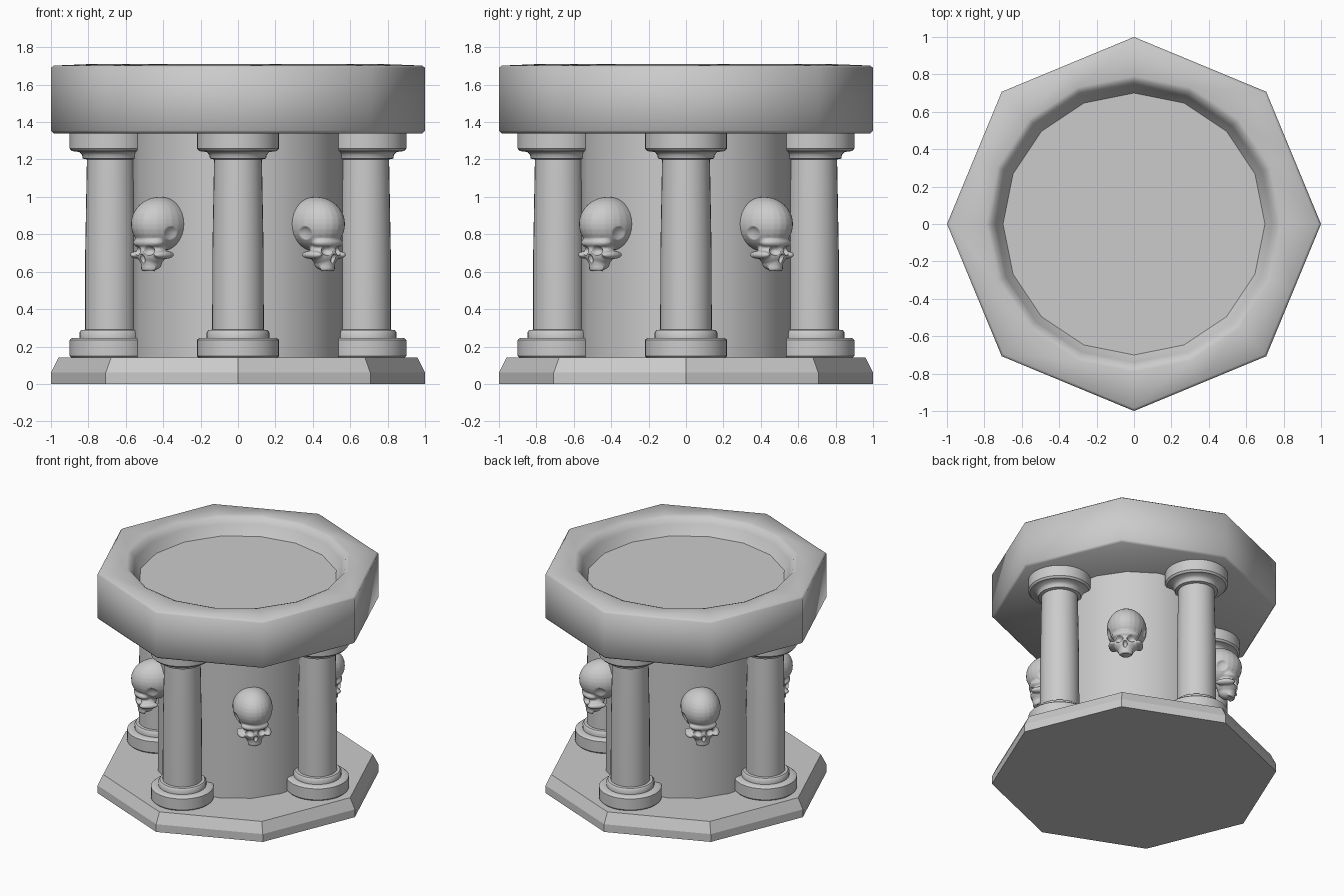
import bpy, bmesh
from math import cos, sin, pi, radians
from mathutils import Matrix

if "Cube" in bpy.data.objects:
    bpy.data.objects.remove(bpy.data.objects["Cube"])


def add_object(name, bm, smooth=None):
    bmesh.ops.recalc_face_normals(bm, faces=bm.faces)
    mesh = bpy.data.meshes.new(name)
    bm.to_mesh(mesh)
    bm.free()
    obj = bpy.data.objects.new(name, mesh)
    bpy.context.collection.objects.link(obj)
    if smooth:
        bpy.ops.object.select_all(action='DESELECT')
        obj.select_set(True)
        bpy.context.view_layer.objects.active = obj
        bpy.ops.object.shade_smooth_by_angle(angle=radians(smooth))
    return obj


def loft(name, rings, sides, smooth=None):
    """Stack rings of (radius, z, octagonal) and cap both ends."""
    bm = bmesh.new()
    loops = []
    for radius, z, octagonal in rings:
        loop = []
        for i in range(sides):
            a = 2 * pi * i / sides
            # midpoints of octagon edges sit nearer the axis
            r = radius * (cos(pi / 8) if octagonal and i % 2 else 1)
            loop.append(bm.verts.new((r * cos(a), r * sin(a), z)))
        loops.append(loop)
    for low, high in zip(loops, loops[1:]):
        for i in range(sides):
            j = (i + 1) % sides
            bm.faces.new((low[i], low[j], high[j], high[i]))
    bm.faces.new(loops[0][::-1])
    bm.faces.new(loops[-1])
    return add_object(name, bm, smooth)


def ellipsoids(name, parts):
    bm = bmesh.new()
    for center, radii in parts:
        bmesh.ops.create_uvsphere(
            bm, u_segments=24, v_segments=16, radius=1,
            matrix=Matrix.Translation(center) @ Matrix.Diagonal((*radii, 1)))
    return add_object(name, bm)


# octagonal plinth with a sloped upper edge
loft("plinth", [(1, 0, 0), (1, 0.06, 0), (0.96, 0.14, 0)], 8)

# central drum
loft("drum", [(0.57, 0.14, 0), (0.57, 1.34, 0)], 16, 30)

# basin: octagonal outside, round inside
loft("basin", [(0.985, 1.34, 1), (1, 1.355, 1), (1, 1.69, 1), (0.985, 1.702, 1),
               (0.79, 1.71, 0), (0.765, 1.70, 0), (0.74, 1.66, 0),
               (0.70, 1.58, 0), (0.66, 1.54, 0)], 16, 50)

# water surface
bm = bmesh.new()
bmesh.ops.create_circle(bm, cap_ends=True, segments=16, radius=0.70,
                        matrix=Matrix.Translation((0, 0, 1.585)))
add_object("water", bm)

# four columns
profile = [(0.21, 0.14), (0.22, 0.15), (0.22, 0.235), (0.208, 0.245), (0.168, 0.245),
           (0.168, 0.275), (0.158, 0.288), (0.138, 0.29), (0.137, 0.7), (0.128, 1.2),
           (0.15, 1.205), (0.154, 1.225), (0.168, 1.24), (0.208, 1.245),
           (0.22, 1.258), (0.22, 1.34)]
column = loft("column_1", [(r, z, 0) for r, z in profile], 32, 40)
column.location = (0.68, 0, 0)
for k in range(1, 4):
    copy = column.copy()
    copy.name = f"column_{k + 1}"
    a = k * pi / 2
    copy.location = (0.68 * cos(a), 0.68 * sin(a), 0)
    bpy.context.collection.objects.link(copy)

# skull masses, facing +x: cranium, brow, face, upper jaw
masses = [((0.59, 0, 0.855), (0.17, 0.14, 0.145)),
          ((0.675, 0, 0.755), (0.065, 0.10, 0.035)),
          ((0.655, 0, 0.70), (0.075, 0.088, 0.07)),
          ((0.655, 0, 0.65), (0.06, 0.056, 0.045))]
hollows = [((0.728, 0, 0.668), (0.03, 0.016, 0.026))]
for s in (-1, 1):
    # cheekbones, then eye sockets and temples
    masses.append(((0.65, s * 0.09, 0.69), (0.07, 0.032, 0.022)))
    hollows.append(((0.735, s * 0.046, 0.712), (0.05, 0.034, 0.028)))
    hollows.append(((0.645, s * 0.142, 0.785), (0.06, 0.036, 0.06)))
for i in range(-3, 4):
    # upper teeth
    a = i * 0.38
    masses.append(((0.655 + 0.047 * cos(a), 0.045 * sin(a), 0.622),
                   (0.011, 0.009, 0.022)))
source = ellipsoids("skull_source", masses)
cutter = ellipsoids("skull_cutter", hollows)
cutter.hide_render = True

# fuse the masses, carve the hollows, soften
fuse = source.modifiers.new("fuse", 'REMESH')
fuse.mode = 'VOXEL'
fuse.voxel_size = 0.007
carve = source.modifiers.new("carve", 'BOOLEAN')
carve.operation = 'DIFFERENCE'
carve.object = cutter
soften = source.modifiers.new("soften", 'SMOOTH')
soften.factor = 0.5
soften.iterations = 3
graph = bpy.context.evaluated_depsgraph_get()
skull_mesh = bpy.data.meshes.new_from_object(source.evaluated_get(graph))
skull_mesh.polygons.foreach_set("use_smooth", [True] * len(skull_mesh.polygons))
bpy.data.objects.remove(source)
bpy.data.objects.remove(cutter)

# four skulls between the columns
for k in range(4):
    skull = bpy.data.objects.new(f"skull_{k + 1}", skull_mesh)
    skull.rotation_euler.z = pi / 4 + k * pi / 2
    bpy.context.collection.objects.link(skull)
